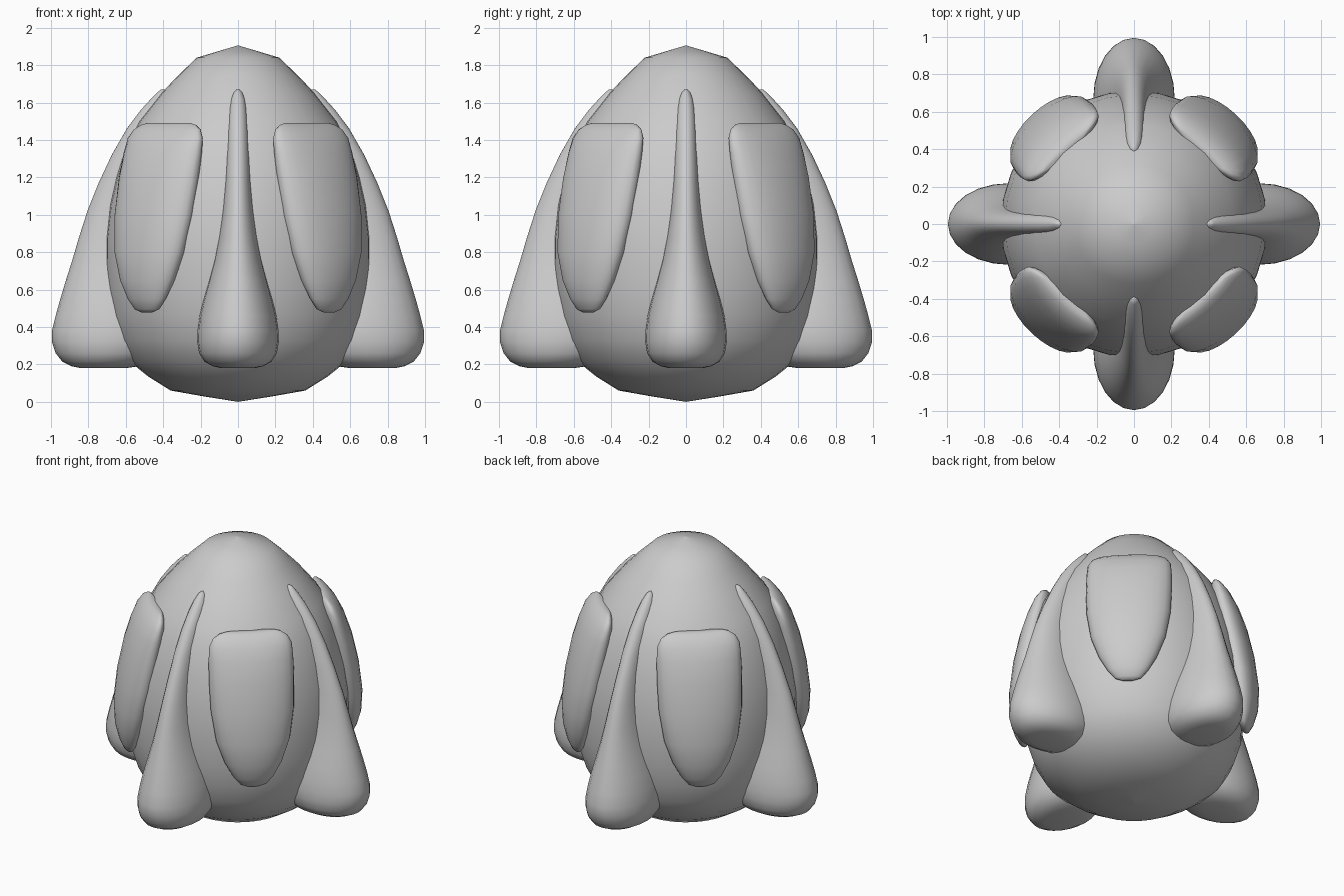
import bpy, bmesh, math
from math import cos, sin, pi, radians


def loft(name, rings, segs=24, angle=0.0):
    """Skin stacked ellipses (z, radial centre, radial half, side half), turned about z."""
    bm = bmesh.new()
    ca, sa = cos(angle), sin(angle)
    loops = []
    for z, c, rr, rs in rings:
        loop = []
        for i in range(segs):
            t = 2 * pi * i / segs
            u, v = c + rr * cos(t), rs * sin(t)
            loop.append(bm.verts.new((u * ca - v * sa, u * sa + v * ca, z)))
        loops.append(loop)
    for a, b in zip(loops, loops[1:]):
        for i in range(segs):
            j = (i + 1) % segs
            bm.faces.new((a[i], a[j], b[j], b[i]))
    bm.faces.new(loops[0])
    bm.faces.new(loops[-1])
    bmesh.ops.remove_doubles(bm, verts=bm.verts, dist=0.0005)
    bmesh.ops.recalc_face_normals(bm, faces=bm.faces)
    me = bpy.data.meshes.new(name)
    bm.to_mesh(me)
    bm.free()
    for p in me.polygons:
        p.use_smooth = True
    ob = bpy.data.objects.new(name, me)
    bpy.context.collection.objects.link(ob)
    return ob


# Egg-shaped body: (radius, z)
body = [(0.002, 0), (0.19, 0.03), (0.36, 0.06), (0.48, 0.135), (0.585, 0.22),
        (0.645, 0.33), (0.685, 0.46), (0.705, 0.6), (0.712, 0.73), (0.71, 0.88),
        (0.69, 1.05), (0.655, 1.2), (0.605, 1.36), (0.53, 1.5), (0.41, 1.65),
        (0.32, 1.745), (0.22, 1.84), (0.11, 1.873), (0.002, 1.905)]
loft("egg_body", [(z, 0, r, r) for r, z in body], segs=32)

# Four teardrop fins on the axes: (z, centre, outer radius, half width)
fin = [(0.18, 0.72, 0.84, 0.09), (0.19, 0.71, 0.89, 0.135), (0.215, 0.69, 0.94, 0.18),
       (0.26, 0.68, 0.975, 0.208), (0.32, 0.67, 0.995, 0.218), (0.38, 0.66, 0.995, 0.217),
       (0.46, 0.66, 0.975, 0.205), (0.55, 0.66, 0.95, 0.183), (0.65, 0.66, 0.92, 0.155),
       (0.76, 0.66, 0.885, 0.126), (0.88, 0.66, 0.85, 0.102), (1.02, 0.65, 0.805, 0.082),
       (1.17, 0.62, 0.745, 0.069), (1.32, 0.58, 0.675, 0.061), (1.46, 0.51, 0.595, 0.055),
       (1.56, 0.45, 0.52, 0.048), (1.62, 0.41, 0.465, 0.038), (1.655, 0.4, 0.43, 0.022),
       (1.67, 0.4, 0.412, 0.006)]
for k in range(4):
    loft(f"fin_{k + 1}", [(z, c, R - c, w) for z, c, R, w in fin], angle=k * pi / 2)

# Four shield-shaped pads between the fins: (z, centre, half thickness, half width)
pad = [(0.478, 0.715, 0.012, 0.04), (0.495, 0.715, 0.03, 0.085), (0.55, 0.715, 0.055, 0.13),
       (0.65, 0.71, 0.085, 0.185), (0.8, 0.695, 0.105, 0.238), (1.0, 0.66, 0.115, 0.268),
       (1.2, 0.62, 0.11, 0.275), (1.33, 0.59, 0.095, 0.272), (1.41, 0.57, 0.075, 0.265),
       (1.455, 0.555, 0.055, 0.24), (1.48, 0.545, 0.035, 0.2), (1.49, 0.54, 0.018, 0.16)]
for k, a in enumerate((47, 133, 227, 313)):
    loft(f"side_pad_{k + 1}", pad, angle=radians(a))
